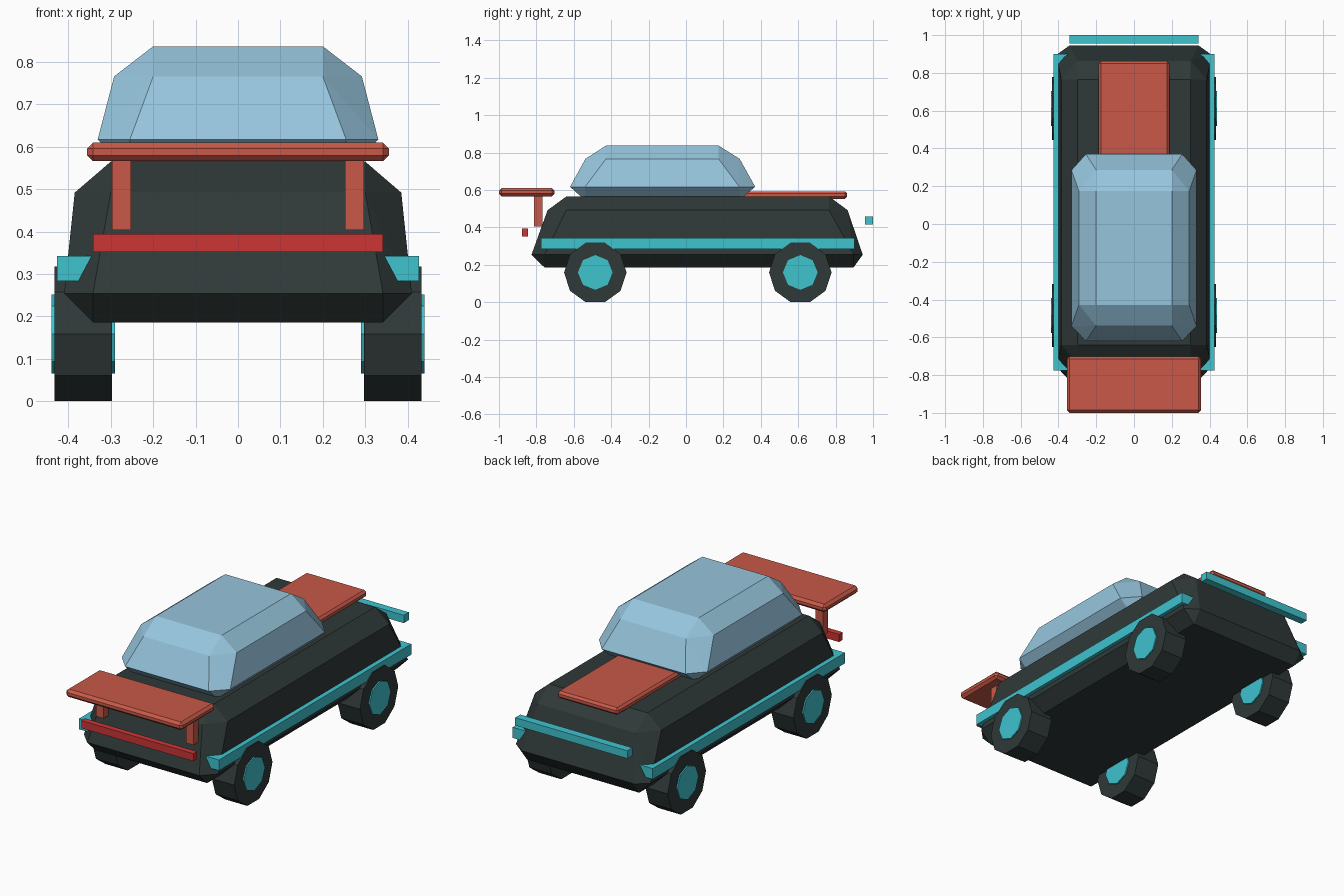
import bpy, bmesh, math
from mathutils import Matrix

if "Cube" in bpy.data.objects:
    bpy.data.objects.remove(bpy.data.objects["Cube"])


def material(name, rgb):
    m = bpy.data.materials.new(name)
    lin = [(c / 255 / 12.92) if c < 11 else ((c / 255 + 0.055) / 1.055) ** 2.4 for c in rgb]
    m.diffuse_color = (*lin, 1)
    m.use_nodes = True
    m.node_tree.nodes["Principled BSDF"].inputs["Base Color"].default_value = m.diffuse_color
    return m


DARK = material("dark_charcoal", (47, 57, 56))
CYAN = material("cyan", (62, 195, 206))
CORAL = material("coral_red", (200, 89, 72))
RED = material("light_red", (204, 54, 54))
GLASS = material("glass_blue", (150, 197, 221))


def finish(bm, name, mat):
    bmesh.ops.recalc_face_normals(bm, faces=bm.faces)
    mesh = bpy.data.meshes.new(name)
    bm.to_mesh(mesh)
    bm.free()
    mesh.materials.append(mat)
    ob = bpy.data.objects.new(name, mesh)
    bpy.context.collection.objects.link(ob)
    return ob


def box(name, mat, x, y, z, bevel=0):
    """Box spanning the given ranges, with optional chamfered edges."""
    bm = bmesh.new()
    bmesh.ops.create_cube(bm, size=1)
    for v in bm.verts:
        v.co = [lo + (hi - lo) * (c + 0.5) for c, (lo, hi) in zip(v.co, (x, y, z))]
    if bevel:
        bmesh.ops.bevel(bm, geom=bm.edges[:], offset=bevel, segments=1, affect='EDGES')
    return finish(bm, name, mat)


def chamfered_taper(name, mat, *ends):
    """Tapered box with cut edges. Each end: (inner x, outer x), inner y range,
    outer y range, (flat z, rim z)."""
    bm = bmesh.new()
    for (xi, xo), yi, yo, (zf, zr) in ends:
        for s in (-1, 1):
            for k in (0, 1):
                bm.verts.new((s * xi, yi[k], zf))
                bm.verts.new((s * xi, yo[k], zr))
                bm.verts.new((s * xo, yi[k], zr))
    bmesh.ops.convex_hull(bm, input=bm.verts[:])
    bmesh.ops.dissolve_limit(bm, angle_limit=math.radians(2),
                             verts=bm.verts[:], edges=bm.edges[:])
    return finish(bm, name, mat)


def disc(name, mat, sides, radius, x, y, z):
    """Cylinder lying along x, with a corner pointing along y."""
    bm = bmesh.new()
    bmesh.ops.create_cone(bm, cap_ends=True, segments=sides, radius1=radius,
                          radius2=radius, depth=x[1] - x[0])
    # Local y (a corner direction) stays on y; local z is laid along x
    bmesh.ops.transform(bm, verts=bm.verts[:], matrix=Matrix.Translation(
        (sum(x) / 2, y, z)) @ Matrix.Rotation(math.pi / 2, 4, 'Y'))
    return finish(bm, name, mat)


# Body shell and glass cabin
chamfered_taper("body", DARK,
                ((0.342, 0.41), (-0.757, 0.896), (-0.826, 0.945), (0.186, 0.254)),
                ((0.30, 0.385), (-0.64, 0.765), (-0.74, 0.864), (0.565, 0.492)))
chamfered_taper("cabin", GLASS,
                ((0.255, 0.331), (-0.54, 0.285), (-0.62, 0.37), (0.545, 0.617)),
                ((0.20, 0.292), (-0.428, 0.175), (-0.538, 0.287), (0.837, 0.766)))

# Deck panel, wing, bars
box("deck_panel", CORAL, (-0.187, 0.187), (0.30, 0.862), (0.553, 0.593), 0.012)
box("wing", CORAL, (-0.356, 0.356), (-1.0, -0.702), (0.566, 0.61), 0.014)
box("light_bar", RED, (-0.342, 0.342), (-0.877, -0.845), (0.352, 0.394))
box("bumper_bar", CYAN, (-0.342, 0.342), (0.956, 1.0), (0.414, 0.457))

# Paired parts: wing posts, side trims, wheels with hubs
for s, side in ((-1, "left"), (1, "right")):
    def span(a, b):
        return tuple(sorted((s * a, s * b)))
    box("wing_post_" + side, CORAL, span(0.252, 0.297), (-0.812, -0.768), (0.404, 0.58))
    box("side_trim_" + side, CYAN, span(0.32, 0.427), (-0.775, 0.9), (0.284, 0.343))
    for end, y in (("front", -0.485), ("rear", 0.611)):
        disc(f"tyre_{end}_{side}", DARK, 10, 0.167, span(0.297, 0.433), y, 0.159)
        disc(f"hub_{end}_{side}", CYAN, 8, 0.093, span(0.29, 0.44), y, 0.159)
